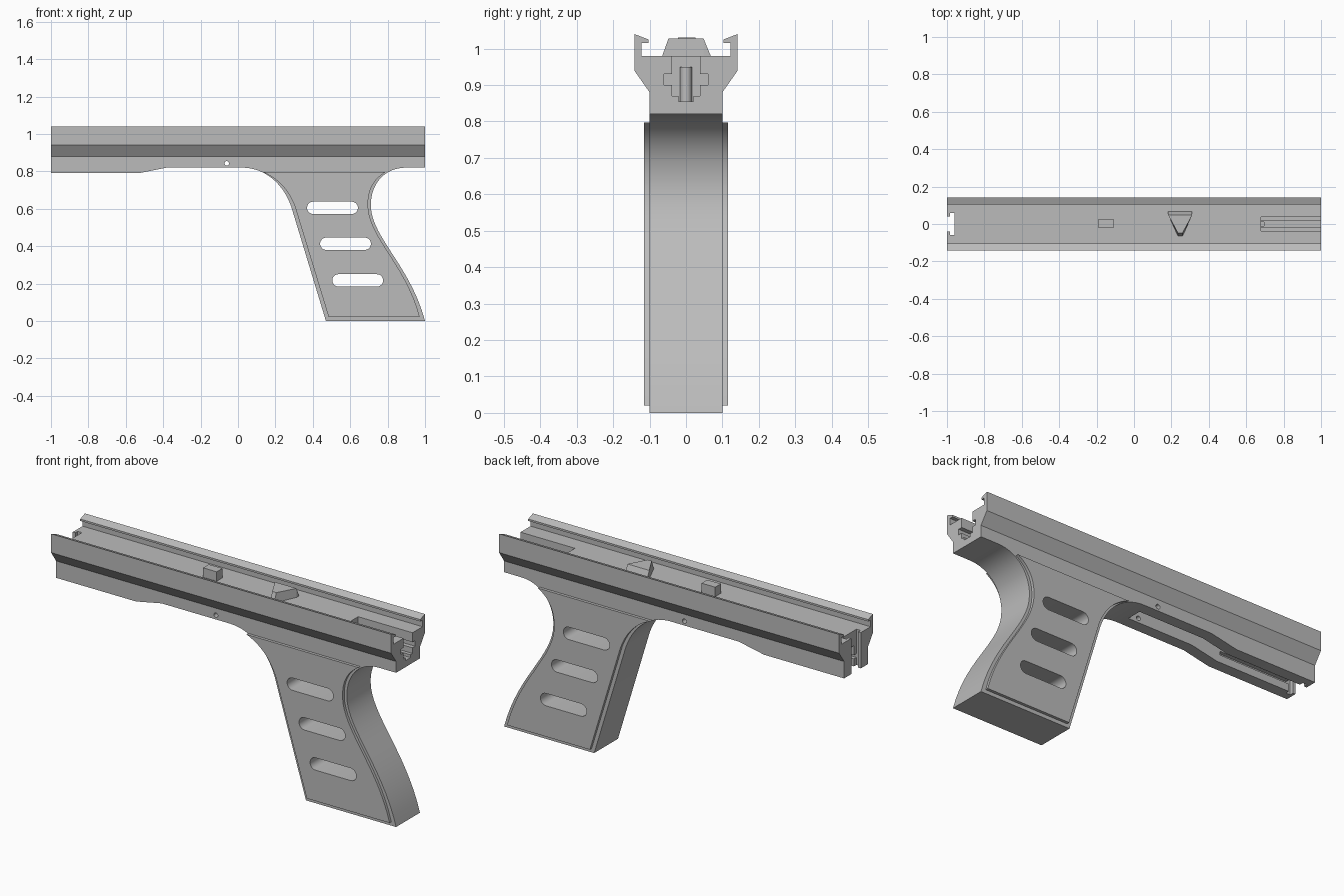
import bpy, bmesh, math
from mathutils import Vector, geometry

if "Cube" in bpy.data.objects:
    bpy.data.objects.remove(bpy.data.objects["Cube"], do_unlink=True)

grey = bpy.data.materials.new("plain grey")
grey.use_nodes = True
grey.diffuse_color = (0.5, 0.5, 0.5, 1)
grey.node_tree.nodes["Principled BSDF"].inputs["Base Color"].default_value = (0.5, 0.5, 0.5, 1)


def make(name, bm):
    bmesh.ops.recalc_face_normals(bm, faces=bm.faces)
    mesh = bpy.data.meshes.new(name)
    bm.to_mesh(mesh)
    bm.free()
    mesh.materials.append(grey)
    obj = bpy.data.objects.new(name, mesh)
    bpy.context.collection.objects.link(obj)
    return obj


def extrude(name, points, axis, lo, hi):
    """Extrude an (x, z) outline along y, or a (y, z) outline along x."""
    bm = bmesh.new()
    place = (lambda a, b: (a, lo, b)) if axis == "y" else (lambda a, b: (lo, a, b))
    face = bm.faces.new([bm.verts.new(place(*p)) for p in points])
    new = bmesh.ops.extrude_face_region(bm, geom=[face])["geom"]
    step = Vector((0, hi - lo, 0)) if axis == "y" else Vector((hi - lo, 0, 0))
    bmesh.ops.translate(bm, verts=[v for v in new if isinstance(v, bmesh.types.BMVert)], vec=step)
    return make(name, bm)


def box(name, x, y, z):
    return extrude(name, [(x[0], z[0]), (x[1], z[0]), (x[1], z[1]), (x[0], z[1])], "y", *y)


def bezier(a, ha, hb, b, n=16):
    pts = geometry.interpolate_bezier(*[Vector((*p, 0)) for p in (a, ha, hb, b)], n)
    return [(p.x, p.y) for p in pts]


def slot(cx, cz, half, r):
    """Rounded slot outline; half = 0 gives a circle."""
    pts = []
    for side, start in ((1, -90), (-1, 90)):
        for i in range(12):
            a = math.radians(start + 180 * i / (11 if half else 12))
            pts.append((cx + side * half + r * math.cos(a), cz + r * math.sin(a)))
    return pts


def combine(target, other, operation):
    mod = target.modifiers.new(operation, "BOOLEAN")
    mod.operation, mod.object, mod.solver = operation, other, "EXACT"
    bpy.context.view_layer.objects.active = target
    bpy.ops.object.modifier_apply(modifier=mod.name)
    bpy.data.objects.remove(other, do_unlink=True)


# Frame: lower body and grip in one side outline
outline = [(-1, 0.88), (-1, 0.79), (-0.53, 0.79), (-0.38, 0.82)]
outline += bezier((0.02, 0.82), (0.14, 0.82), (0.24, 0.74), (0.285, 0.61))
outline += [(0.47, 0)]
outline += bezier((1, 0), (0.92, 0.3), (0.71, 0.45), (0.71, 0.62))
outline += bezier((0.71, 0.62), (0.71, 0.73), (0.78, 0.82), (0.9, 0.82))[1:]
outline += [(1, 0.82), (1, 0.88)]
frame = extrude("frame_and_grip", outline, "y", -0.1, 0.1)

# Raised grip panels on both sides
panel = bezier((0.13, 0.797), (0.22, 0.76), (0.27, 0.7), (0.305, 0.61))
panel += [(0.485, 0.02)]
panel += bezier((0.972, 0.02), (0.9, 0.3), (0.695, 0.45), (0.695, 0.62))
panel += bezier((0.695, 0.62), (0.695, 0.71), (0.73, 0.76), (0.79, 0.797))[1:]
combine(frame, extrude("grip_panels", panel, "y", -0.115, 0.115), "UNION")

# Upper rail: flared trough with inward lips
half = [(0.1, 0.86), (0.1, 0.88), (0.142, 0.94), (0.142, 1.04), (0.103, 1.025),
        (0.103, 1.015), (0.122, 1.015), (0.122, 0.98)]
rail = half + [(-y, z) for y, z in reversed(half)]
combine(frame, extrude("rail", rail, "x", -1, 1), "UNION")

# Grip slots and pin hole
for cx, cz in ((0.505, 0.605), (0.575, 0.413), (0.64, 0.217)):
    combine(frame, extrude("slot_cutter", slot(cx, cz, 0.103, 0.033), "y", -0.3, 0.3), "DIFFERENCE")
combine(frame, extrude("pin_cutter", slot(-0.06, 0.843, 0, 0.012), "y", -0.3, 0.3), "DIFFERENCE")

# Stepped rear channel, underside channel with side grooves, front notch
cuts = [
    ((0.68, 1.1), 0.038, (0.87, 1.0)), ((0.68, 1.1), 0.06, (0.9, 0.93)),
    ((0.68, 1.1), 0.02, (0.855, 0.95)),
    ((-1.1, 0), 0.04, (0.7, 0.9)), ((-0.97, -0.55), 0.06, (0.83, 0.85)),
    ((-1.1, -0.96), 0.04, (0.7, 1.1)), ((-0.985, -0.96), 0.06, (0.7, 1.1)),
]
for x, w, z in cuts:
    combine(frame, box("channel_cutter", x, (-w, w), z), "DIFFERENCE")

# Round post at the closed end of the rear channel
bm = bmesh.new()
bmesh.ops.create_cone(bm, cap_ends=True, segments=24, radius1=0.016, radius2=0.016, depth=0.1)
bmesh.ops.translate(bm, verts=bm.verts, vec=(0.685, 0, 0.9))
post = make("channel_post", bm)

# Small block on the rail floor
block = box("rail_block", (-0.19, -0.11), (-0.022, 0.026), (0.975, 1.03))

# Tapered wedge on the rail floor
bm = bmesh.new()
rings = []
for z, y0, y1 in ((0.975, -0.067, 0.07), (1.028, -0.048, 0.048)):
    rings.append([bm.verts.new((0.247 + dx, y, z)) for dx, y in
                  ((-0.012, y0), (0.012, y0), (0.064, 0.048), (0.064, y1), (-0.064, y1), (-0.064, 0.048))])
low, high = rings
bm.faces.new(low)
bm.faces.new(high)
for i in range(6):
    j = (i + 1) % 6
    bm.faces.new((low[i], low[j], high[j], high[i]))
bmesh.ops.remove_doubles(bm, verts=bm.verts, dist=0.0001)
wedge = make("rail_wedge", bm)

# Smooth the curved faces, keep the edges crisp
for obj in (frame, post):
    bpy.ops.object.select_all(action="DESELECT")
    obj.select_set(True)
    bpy.context.view_layer.objects.active = obj
    bpy.ops.object.shade_smooth_by_angle(angle=math.radians(30))
